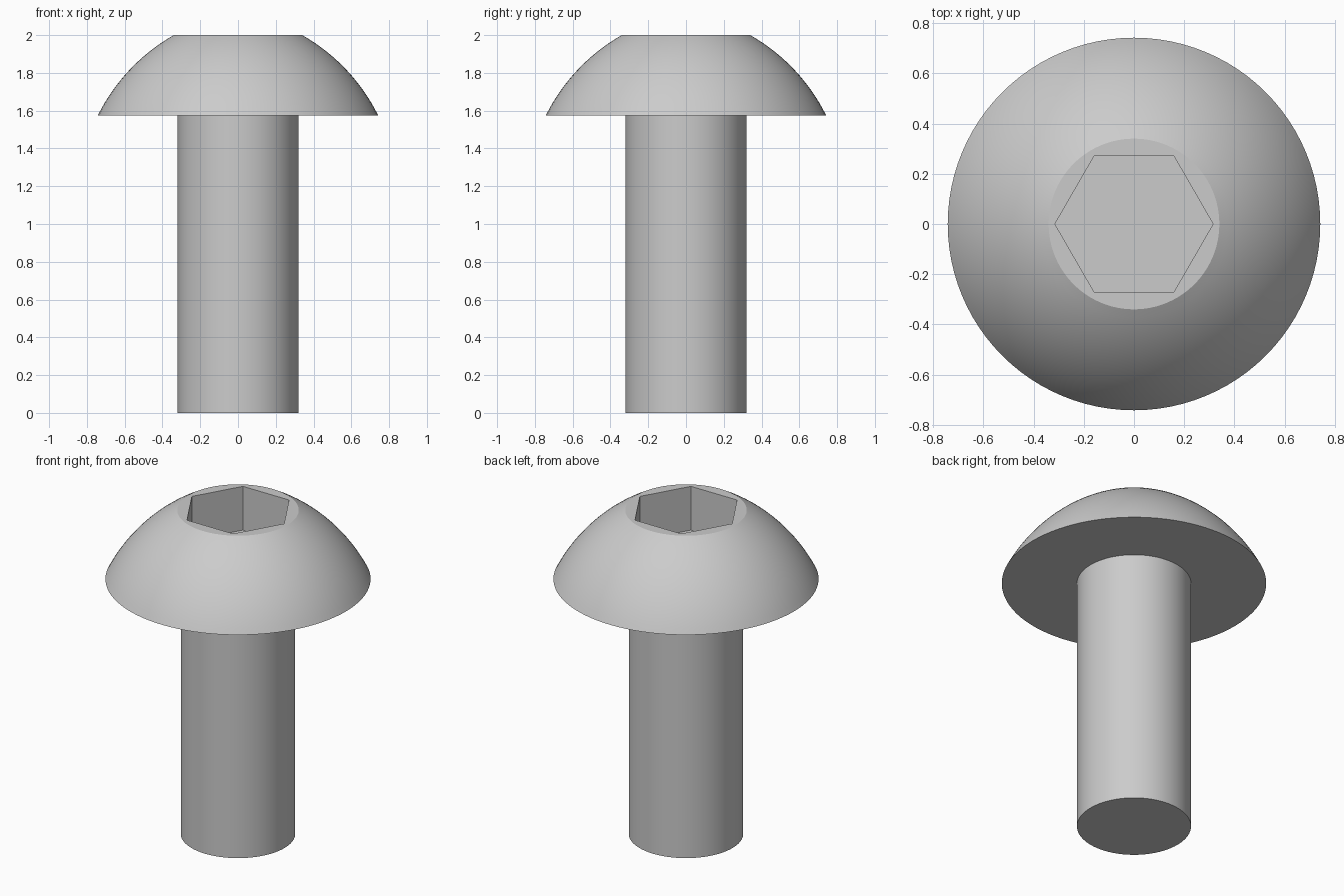
import bpy, bmesh
from math import sin, cos, pi, radians, atan2, asin, hypot

if "Cube" in bpy.data.objects:
    bpy.data.objects.remove(bpy.data.objects["Cube"])

SEGMENTS = 96
SHAFT_R, HEAD_R, FLAT_R = 0.32, 0.742, 0.34
HEAD_Z, TOP_Z = 1.575, 2.0
DOME_R = 1.0
HEX_R, HEX_DEPTH = 0.315, 0.27


def arc(p, q, radius, steps):
    """Points from p to q on an outward-bulging arc."""
    dx, dz = q[0] - p[0], q[1] - p[1]
    chord = hypot(dx, dz)
    half = asin(chord / (2 * radius))
    mid = atan2(-dx, dz)
    cx = (p[0] + q[0]) / 2 - radius * cos(half) * cos(mid)
    cz = (p[1] + q[1]) / 2 - radius * cos(half) * sin(mid)
    angles = [mid - half + 2 * half * i / steps for i in range(steps + 1)]
    return [(cx + radius * cos(a), cz + radius * sin(a)) for a in angles]


def lathe(name, profile, sides):
    """Closed solid of revolution with capped ends."""
    bm = bmesh.new()
    rings = [[bm.verts.new((r * cos(2 * pi * i / sides), r * sin(2 * pi * i / sides), z))
              for i in range(sides)] for r, z in profile]
    for a, b in zip(rings, rings[1:]):
        for i in range(sides):
            j = (i + 1) % sides
            bm.faces.new((a[i], a[j], b[j], b[i]))
    bm.faces.new(rings[0][::-1])
    bm.faces.new(rings[-1])
    mesh = bpy.data.meshes.new(name)
    bm.to_mesh(mesh)
    bm.free()
    obj = bpy.data.objects.new(name, mesh)
    bpy.context.collection.objects.link(obj)
    return obj


# Shaft and domed head in one turned profile
dome = arc((HEAD_R, HEAD_Z), (FLAT_R, TOP_Z), DOME_R, 16)
screw = lathe("button_head_screw", [(SHAFT_R, 0), (SHAFT_R, HEAD_Z)] + dome, SEGMENTS)

# Hexagonal drive socket
cutter = lathe("socket_cutter", [(HEX_R, TOP_Z - HEX_DEPTH), (HEX_R, TOP_Z + 0.2)], 6)
cutter.hide_render = True
cut = screw.modifiers.new("socket", 'BOOLEAN')
cut.operation, cut.solver, cut.object = 'DIFFERENCE', 'EXACT', cutter

bpy.context.view_layer.objects.active = screw
screw.select_set(True)
bpy.ops.object.modifier_apply(modifier=cut.name)
bpy.data.objects.remove(cutter)

# Smooth sides with crisp rims
bpy.ops.object.shade_smooth_by_angle(angle=radians(20))
